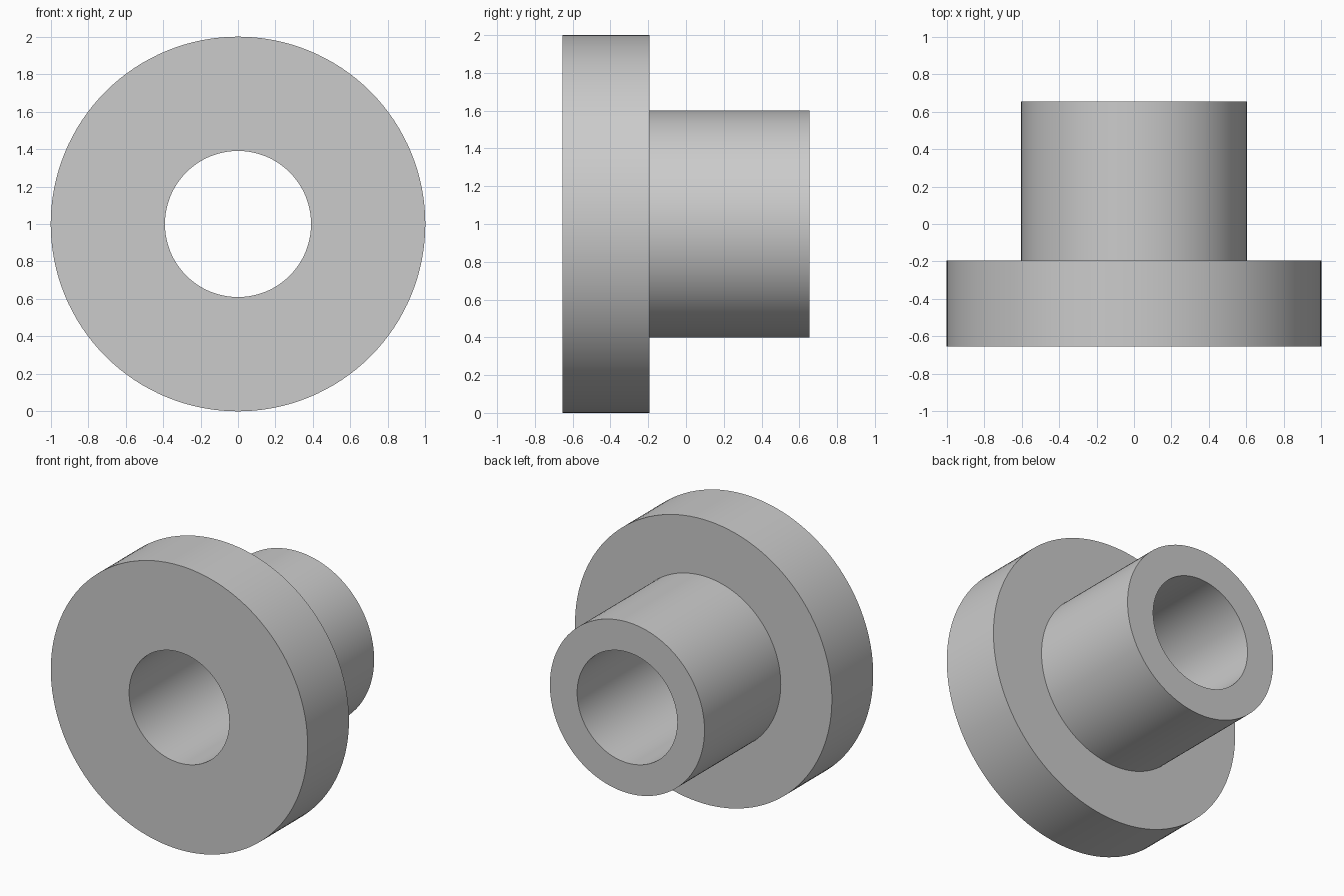
import bpy
import bmesh
import math
from mathutils import Matrix, Vector

cube = bpy.data.objects.get("Cube")
if cube:
    bpy.data.objects.remove(cube, do_unlink=True)

SEGMENTS = 128
BORE, HUB, FLANGE = 0.39, 0.602, 1.0
FRONT, STEP, BACK = -0.654, -0.194, 0.654

# Single grey material
grey = bpy.data.materials.new("plain grey")
grey.use_nodes = True
colour = (0.6, 0.6, 0.6, 1.0)
grey.diffuse_color = colour
grey.node_tree.nodes["Principled BSDF"].inputs["Base Color"].default_value = colour

# Closed radius / depth section, revolved around the y axis
profile = [(BORE, FRONT), (FLANGE, FRONT), (FLANGE, STEP),
           (HUB, STEP), (HUB, BACK), (BORE, BACK)]
bm = bmesh.new()
verts = [bm.verts.new((r, y, 0)) for r, y in profile]
edges = [bm.edges.new((v, verts[(i + 1) % len(verts)])) for i, v in enumerate(verts)]
bmesh.ops.spin(bm, geom=verts + edges, cent=(0, 0, 0), axis=(0, 1, 0),
               angle=math.tau, steps=SEGMENTS, use_merge=False)
bmesh.ops.remove_doubles(bm, verts=bm.verts, dist=0.0005)
bmesh.ops.recalc_face_normals(bm, faces=bm.faces)
bmesh.ops.transform(bm, matrix=Matrix.Translation(Vector((0, 0, FLANGE))), verts=bm.verts)

mesh = bpy.data.meshes.new("flanged_bushing")
bm.to_mesh(mesh)
bm.free()
mesh.materials.append(grey)
bushing = bpy.data.objects.new("flanged_bushing", mesh)
bpy.context.collection.objects.link(bushing)

# Smooth cylinder walls, crisp rims
bpy.ops.object.select_all(action='DESELECT')
bushing.select_set(True)
bpy.context.view_layer.objects.active = bushing
bpy.ops.object.shade_smooth_by_angle(angle=math.radians(30))
